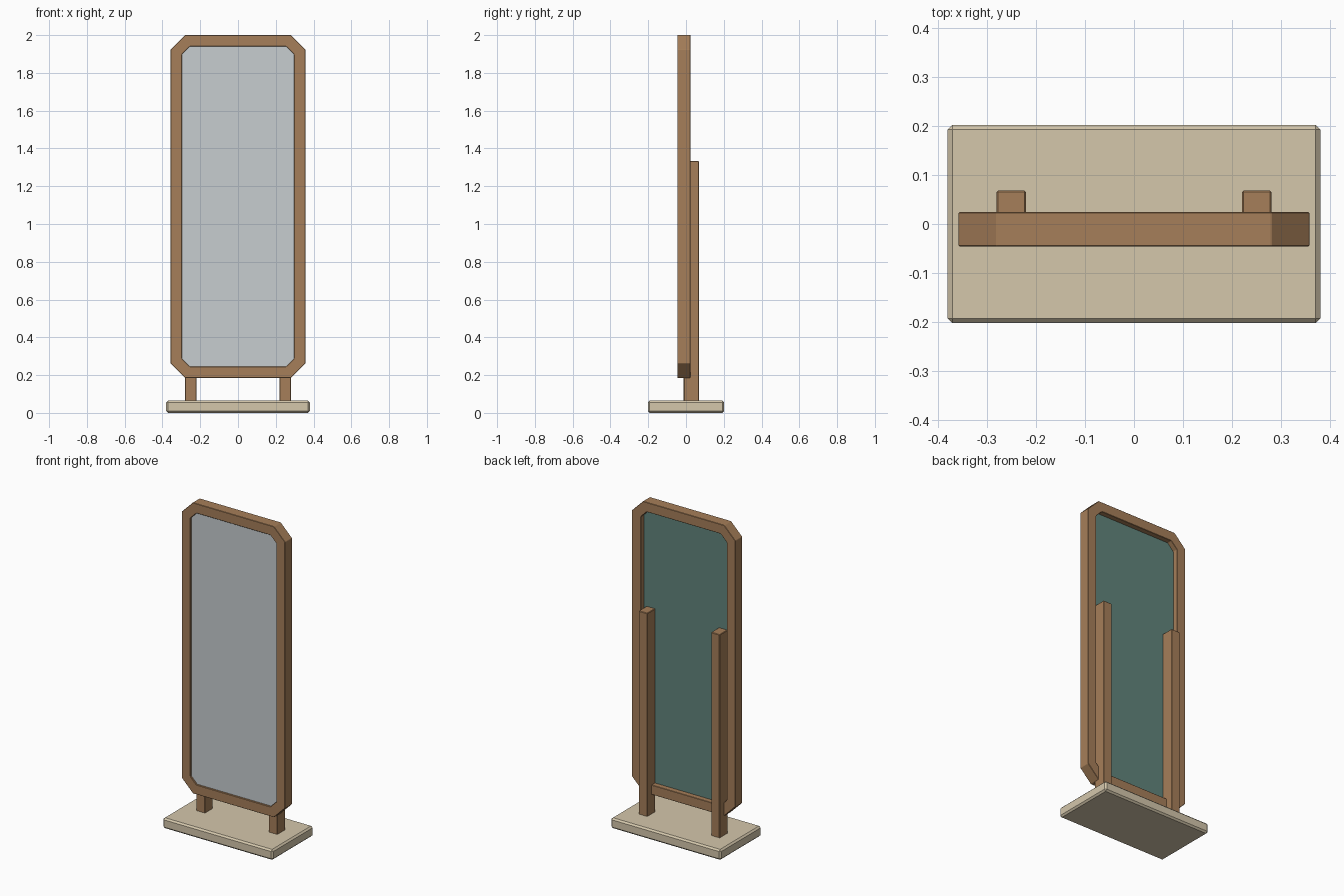
import bpy, bmesh

if "Cube" in bpy.data.objects:
    bpy.data.objects.remove(bpy.data.objects["Cube"])


def material(name, rgb):
    m = bpy.data.materials.new(name)
    m.diffuse_color = (*rgb, 1)
    m.use_nodes = True
    m.node_tree.nodes["Principled BSDF"].inputs["Base Color"].default_value = m.diffuse_color
    return m


WOOD = material("wood", (0.38, 0.21, 0.10))
CREAM = material("cream", (0.66, 0.57, 0.41))
GLASS = material("glass", (0.57, 0.61, 0.63))
TEAL = material("teal", (0.12, 0.23, 0.20))


def finish(name, bm, mat, bevel=0):
    bmesh.ops.recalc_face_normals(bm, faces=bm.faces)
    me = bpy.data.meshes.new(name)
    bm.to_mesh(me)
    bm.free()
    me.materials.append(mat)
    ob = bpy.data.objects.new(name, me)
    bpy.context.collection.objects.link(ob)
    if bevel:
        mod = ob.modifiers.new("bevel", "BEVEL")
        mod.width, mod.segments = bevel, 1
    return ob


def box(name, lo, hi, mat, bevel):
    bm = bmesh.new()
    bmesh.ops.create_cube(bm, size=1)
    for v in bm.verts:
        v.co = [(a + b) / 2 + c * (b - a) for a, b, c in zip(lo, hi, v.co)]
    return finish(name, bm, mat, bevel)


def octagon(inset):
    # Cut-corner outline of the frame, offset inwards by inset
    w, h, c = 0.357 - inset, 0.9075 - inset, 0.077 - 0.5858 * inset
    zc = 1.0925
    quarter = [(w, h - c), (w - c, h)]
    pts = (quarter + [(-x, z) for x, z in reversed(quarter)]
           + [(-x, -z) for x, z in quarter] + [(x, -z) for x, z in reversed(quarter)])
    return [(x, z + zc) for x, z in pts]


def ring(bm, inset, y):
    return [bm.verts.new((x, y, z)) for x, z in octagon(inset)]


def bridge(bm, a, b):
    for i in range(len(a)):
        j = (i + 1) % len(a)
        bm.faces.new((a[i], a[j], b[j], b[i]))


# Octagonal wooden frame
bm = bmesh.new()
loops = [ring(bm, i, y) for i, y in ((0, -0.046), (0, 0.024), (0.06, 0.024), (0.06, -0.046))]
for k in range(4):
    bridge(bm, loops[k], loops[(k + 1) % 4])
finish("frame", bm, WOOD, 0.002)


def panel(name, y0, y1, mat):
    bm = bmesh.new()
    a, b = ring(bm, 0.058, y0), ring(bm, 0.058, y1)
    bridge(bm, a, b)
    bm.faces.new(a)
    bm.faces.new(b)
    finish(name, bm, mat)


# Mirror glass and its backing board
panel("mirror_glass", -0.036, -0.026, GLASS)
panel("backing_board", -0.026, -0.009, TEAL)

# Support posts behind the frame
for side, x in (("left", -0.25), ("right", 0.25)):
    box(side + "_post", (x - 0.03, -0.012, 0.055), (x + 0.03, 0.068, 1.333), WOOD, 0.003)

# Base slab
box("base", (-0.38, -0.202, 0), (0.38, 0.202, 0.065), CREAM, 0.01)
